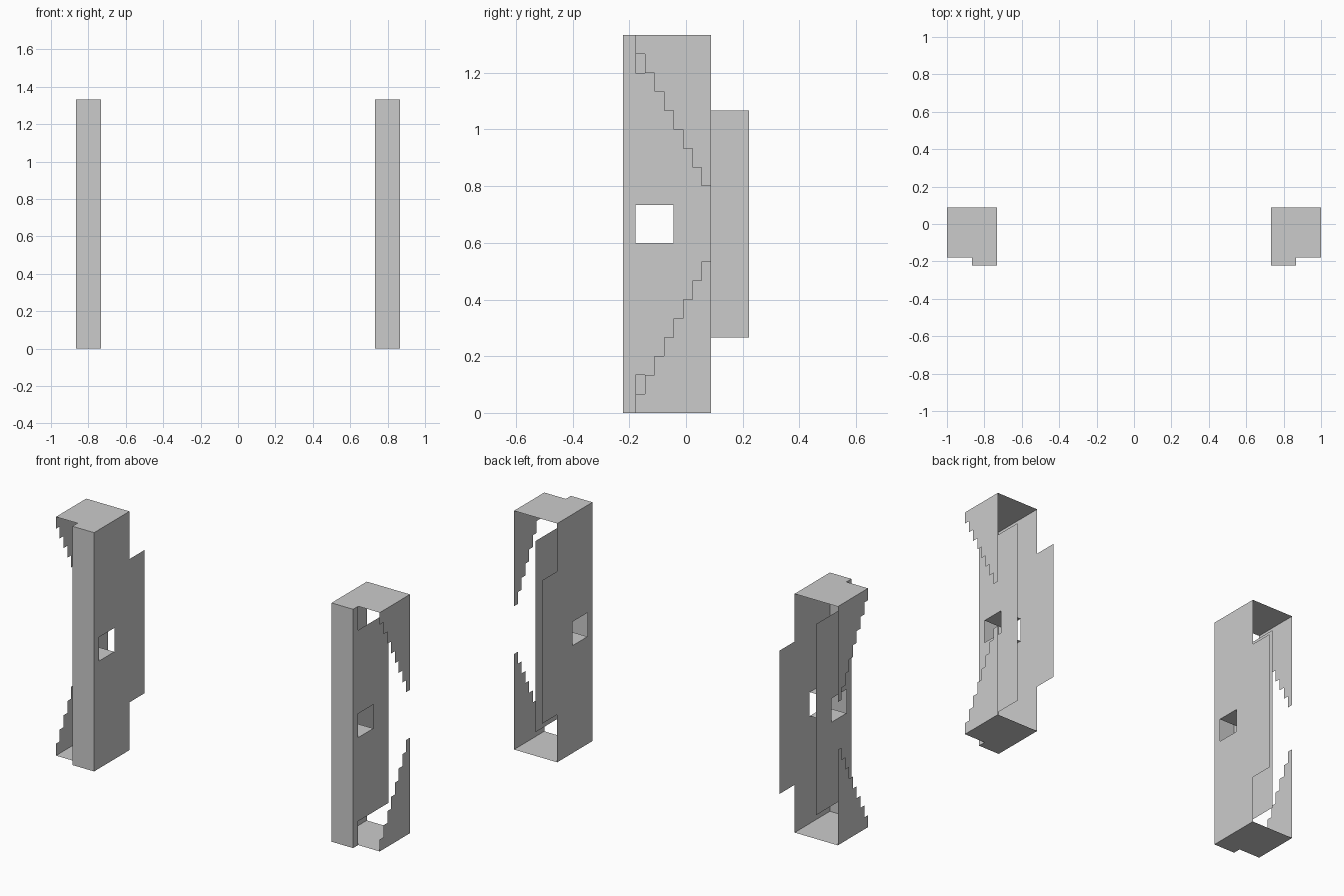
import bpy

if "Cube" in bpy.data.objects:
    bpy.data.objects.remove(bpy.data.objects["Cube"])

# Key levels, shared by all sheet parts
H = 4 / 3
X_IN, X_MID, X_OUT = 0.7333, 0.8667, 1.0
Y_FRONT, Y_STEP, Y_WIN, Y_BACK, Y_FLAP = -0.2222, -0.1778, -0.0444, 0.0889, 0.2222
W0, W1 = 0.6, 0.7333          # window sill and head
U = 1 / 15                    # stair rise


def sheet(name, faces):
    """Thin sheet part from polygons, mirrored to the other side."""
    verts, index, polys = [], {}, []
    for face in faces:
        poly = []
        for co in face:
            key = tuple(round(c, 4) for c in co)
            if key not in index:
                index[key] = len(verts)
                verts.append(key)
            poly.append(index[key])
        polys.append(poly)
    mesh = bpy.data.meshes.new(name)
    mesh.from_pydata(verts, [], polys)
    ob = bpy.data.objects.new(name, mesh)
    bpy.context.collection.objects.link(ob)
    ob.modifiers.new("mirror", 'MIRROR').use_clip = False
    return ob


def side(x, y0, y1, z0, z1):
    return [(x, y0, z0), (x, y1, z0), (x, y1, z1), (x, y0, z1)]


def flat(z, x0, x1, y0, y1):
    return [(x0, y0, z), (x1, y0, z), (x1, y1, z), (x0, y1, z)]


def windowed(x, z0, z1):
    """Side panel behind the front strip, with the square window left open."""
    return [side(x, Y_FRONT, Y_STEP, 0, H),
            side(x, Y_STEP, Y_WIN, z0, W0),
            side(x, Y_STEP, Y_WIN, W1, z1),
            side(x, Y_WIN, Y_BACK, z0, z1)]


# Front face
sheet("front_panel", [[(X_IN, Y_FRONT, 0), (X_MID, Y_FRONT, 0),
                       (X_MID, Y_FRONT, H), (X_IN, Y_FRONT, H)]])

# Inner wall with rear flap, and the shorter middle wall
sheet("inner_wall", windowed(X_IN, 0, H) + [side(X_IN, Y_BACK, Y_FLAP, 4 * U, 16 * U)])
sheet("middle_wall", windowed(X_MID, 2 * U, H - 2 * U))

# Window sill and head
for name, z in (("window_sill", W0), ("window_head", W1)):
    sheet(name, [flat(z, X_IN, X_MID, Y_STEP, Y_WIN)])

# Notched top and bottom caps
for name, z in (("top_cap", H), ("bottom_cap", 0)):
    sheet(name, [[(X_IN, Y_FRONT, z), (X_MID, Y_FRONT, z), (X_MID, Y_STEP, z),
                  (X_OUT, Y_STEP, z), (X_OUT, Y_BACK, z), (X_IN, Y_BACK, z)]])

# Stepped outer brackets, one strip per step
for name, top in (("upper_bracket", True), ("lower_bracket", False)):
    strips = []
    for k in range(8):
        y0, drop = Y_STEP + k * U / 2, (k + 1) * U
        z0, z1 = (H - drop, H) if top else (0, drop)
        strips.append(side(X_OUT, y0, y0 + U / 2, z0, z1))
    sheet(name, strips)
